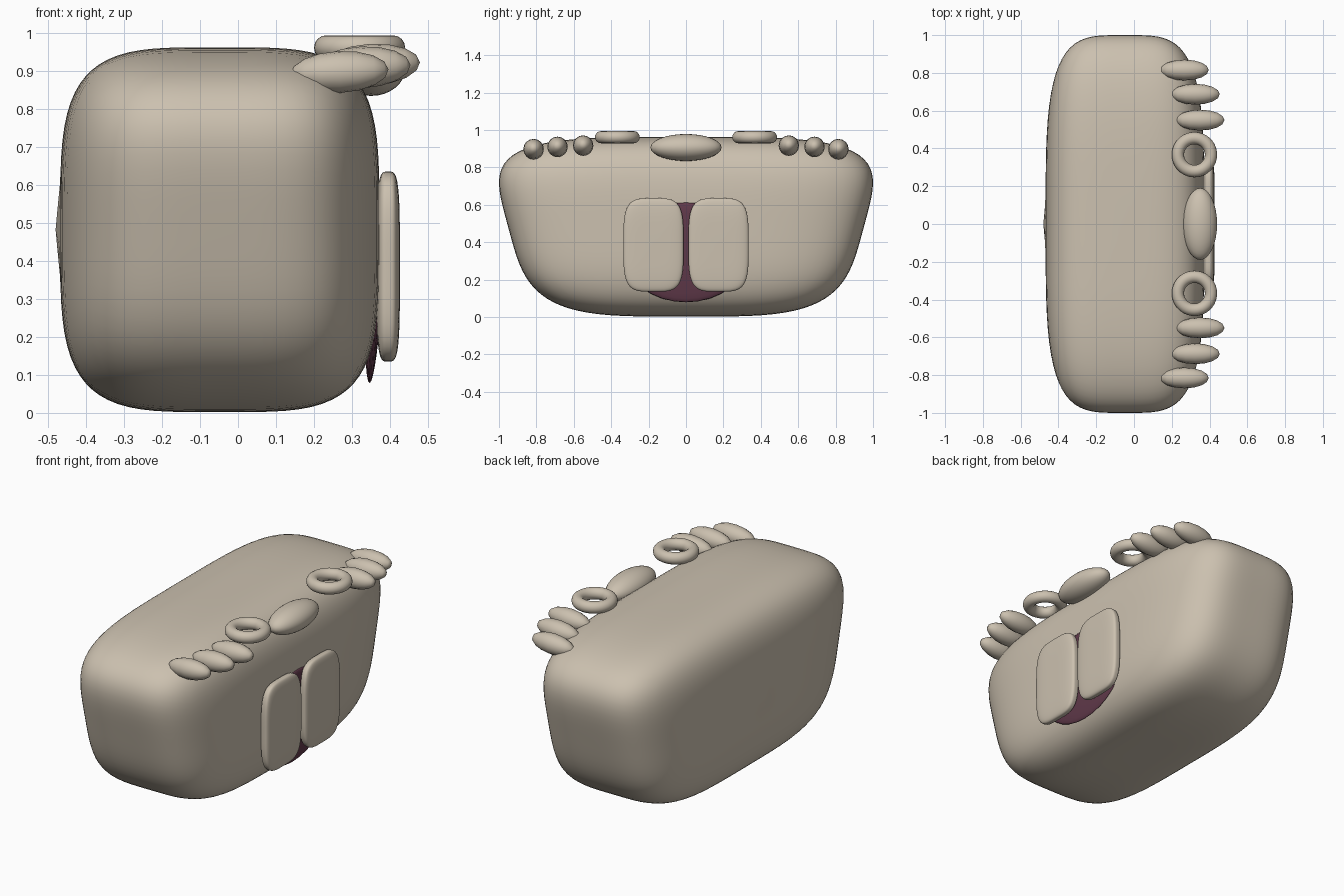
import bpy, bmesh, math
from mathutils import Vector, Matrix

cube = bpy.data.objects.get("Cube")
if cube:
    bpy.data.objects.remove(cube, do_unlink=True)


def make_material(name, colour):
    mat = bpy.data.materials.new(name)
    mat.use_nodes = True
    mat.diffuse_color = colour
    mat.node_tree.nodes["Principled BSDF"].inputs["Base Color"].default_value = colour
    return mat


tan = make_material("warm_tan", (0.6, 0.53, 0.43, 1))
plum = make_material("dark_plum", (0.12, 0.042, 0.07, 1))


def finish(name, bm, mat):
    """Turn a bmesh into a smooth, coloured object."""
    bmesh.ops.recalc_face_normals(bm, faces=bm.faces)
    for face in bm.faces:
        face.smooth = True
    mesh = bpy.data.meshes.new(name)
    bm.to_mesh(mesh)
    bm.free()
    mesh.materials.append(mat)
    obj = bpy.data.objects.new(name, mesh)
    bpy.context.collection.objects.link(obj)
    return obj


def rounded_box(power, half, centre, cuts):
    """Cube grid pushed out to a superellipsoid."""
    bm = bmesh.new()
    bmesh.ops.create_cube(bm, size=2)
    bmesh.ops.subdivide_edges(bm, edges=bm.edges, cuts=cuts, use_grid_fill=True)
    for v in bm.verts:
        v.co /= sum(abs(c) ** power for c in v.co) ** (1 / power)
        v.co = Vector(c * h + m for c, h, m in zip(v.co, half, centre))
    return bm


def ellipsoid(name, centre, half, mat, tilt=0, segments=32, rings=16):
    """Ellipsoid with its poles along x, tilted about y."""
    bm = bmesh.new()
    bmesh.ops.create_uvsphere(bm, u_segments=segments, v_segments=rings, radius=1,
                              matrix=Matrix.Rotation(math.pi / 2, 4, 'Y'))
    bm.transform(Matrix.Translation(centre) @ Matrix.Rotation(tilt, 4, 'Y')
                 @ Matrix.Diagonal((*half, 1)))
    return finish(name, bm, mat)


# Body: rounded block, narrower towards the base
body = rounded_box(4, (0.42, 1, 0.48), (-0.048, 0, 0.482), 23)
for v in body.verts:
    v.co.y *= 0.82 + 0.27 * v.co.z
reach = max(v.co.y for v in body.verts)
for v in body.verts:
    v.co.y /= reach
# Slight raised point in the middle of the back
for v in body.verts:
    away = (v.co - Vector((-0.468, 0, 0.482))).length
    v.co.x -= 0.012 * max(0, 1 - away / 0.13)
finish("body", body, tan)

# Mouth and nose
ellipsoid("mouth", (0.36, 0, 0.345), (0.021, 0.335, 0.267), plum, math.radians(3))
ellipsoid("nose", (0.35, 0, 0.906), (0.09, 0.19, 0.072), tan)


def ring(name, centre, major, minor):
    """Torus lying flat."""
    bm = bmesh.new()
    bmesh.ops.create_circle(bm, segments=16, radius=minor,
                            matrix=Matrix.Translation((major, 0, 0))
                            @ Matrix.Rotation(math.pi / 2, 4, 'X'))
    bmesh.ops.spin(bm, geom=bm.verts[:] + bm.edges[:], cent=(0, 0, 0), axis=(0, 0, 1),
                   angle=math.tau, steps=40, use_merge=True)
    bmesh.ops.remove_doubles(bm, verts=bm.verts, dist=0.0001)
    bm.transform(Matrix.Translation(centre))
    return finish(name, bm, tan)


# Paired parts: teeth, ring eyes and three brow beads each side
brow_beads = [(0.35, 0.55, 0.916), (0.325, 0.687, 0.909), (0.267, 0.815, 0.897)]
for side, label in ((1, "right"), (-1, "left")):
    tooth = rounded_box(4, (0.031, 0.161, 0.25), (0.395, side * 0.174, 0.385), 15)
    finish(label + "_tooth", tooth, tan)
    ring(label + "_eye_ring", (0.32, side * 0.367, 0.961), 0.0875, 0.0325)
    for i, (x, y, z) in enumerate(brow_beads):
        ellipsoid(f"{label}_brow_bead_{i + 1}", (x, side * y, z), (0.129, 0.055, 0.055),
                  tan, math.radians(-3), 16, 8)
